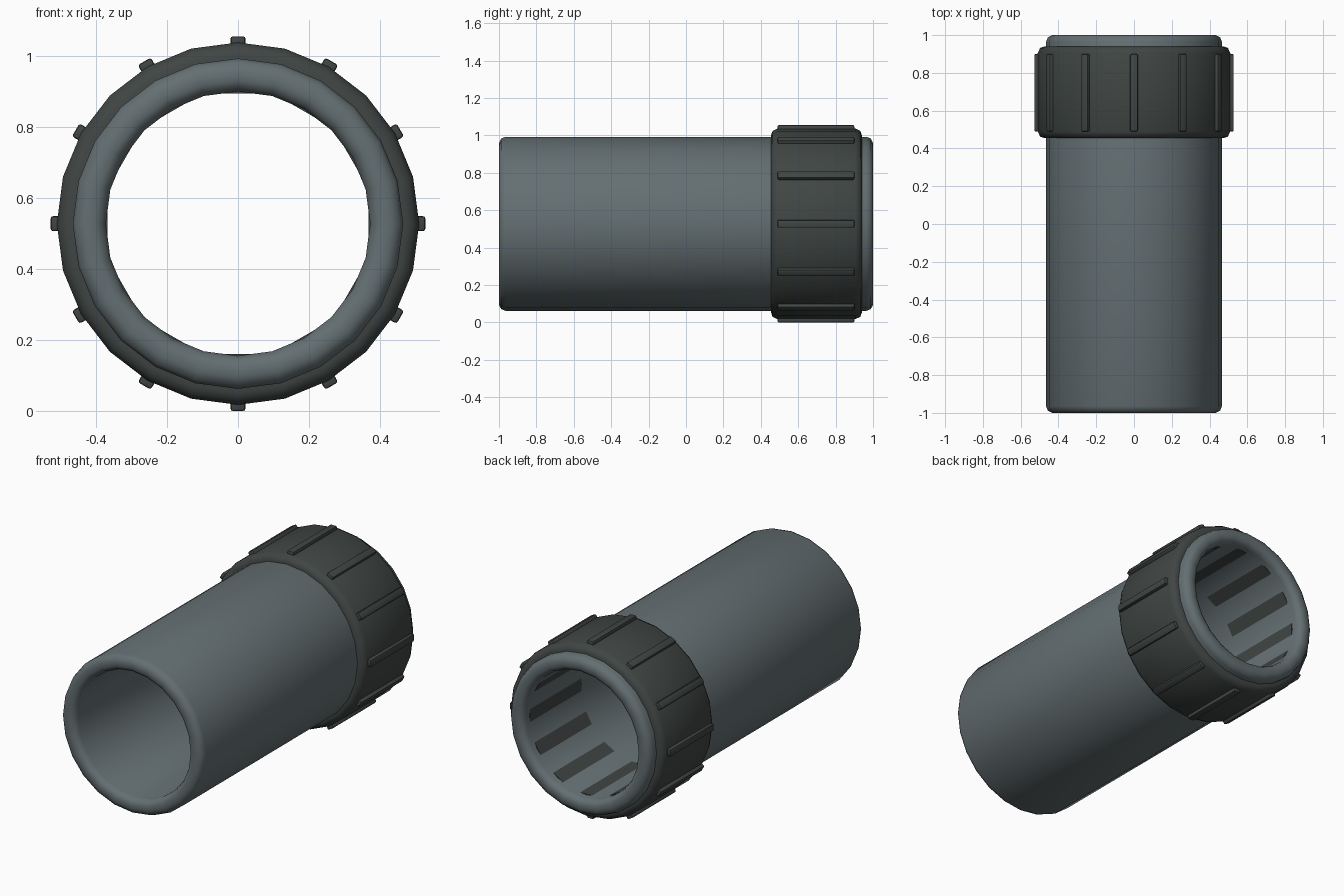
import bpy, bmesh, math
from mathutils import Matrix, Vector

cube = bpy.data.objects.get("Cube")
if cube:
    bpy.data.objects.remove(cube, do_unlink=True)

AXIS_Z = 0.5275   # height of the pipe's centre line
SIDES = 24
RIBS = 12


def material(name, colour):
    m = bpy.data.materials.new(name)
    m.use_nodes = True
    m.diffuse_color = (*colour, 1)
    bsdf = m.node_tree.nodes["Principled BSDF"]
    bsdf.inputs["Base Color"].default_value = (*colour, 1)
    bsdf.inputs["Roughness"].default_value = 0.6
    return m


def finish(name, bm, mat, angle):
    bmesh.ops.recalc_face_normals(bm, faces=bm.faces)
    mesh = bpy.data.meshes.new(name)
    bm.to_mesh(mesh)
    bm.free()
    mesh.materials.append(mat)
    obj = bpy.data.objects.new(name, mesh)
    obj.location.z = AXIS_Z
    bpy.context.collection.objects.link(obj)
    bpy.ops.object.select_all(action='DESELECT')
    obj.select_set(True)
    bpy.context.view_layer.objects.active = obj
    bpy.ops.object.shade_smooth_by_angle(angle=math.radians(angle))
    return obj


def lathe(name, profile, mat):
    """Turn a closed (radius, y) profile around the y axis."""
    bm = bmesh.new()
    rings = []
    for i in range(SIDES):
        a = math.tau * i / SIDES
        rings.append([bm.verts.new((r * math.sin(a), y, r * math.cos(a)))
                      for r, y in profile])
    n = len(profile)
    for i in range(SIDES):
        p, q = rings[i], rings[(i + 1) % SIDES]
        for j in range(n):
            k = (j + 1) % n
            bm.faces.new((p[j], p[k], q[k], q[j]))
    return finish(name, bm, mat, 50)


def radial_bars(name, size, radius, y, bevel, mat):
    """Boxes spaced evenly around the y axis."""
    bm = bmesh.new()
    for i in range(RIBS):
        turn = Matrix.Rotation(math.tau * i / RIBS, 4, 'Y')
        place = Matrix.Translation((0, y, radius))
        scale = Matrix.Diagonal(Vector((*size, 1)))
        bmesh.ops.create_cube(bm, size=1, matrix=turn @ place @ scale)
    if bevel:
        bmesh.ops.bevel(bm, geom=bm.edges[:], offset=bevel, segments=2,
                        profile=0.5, affect='EDGES')
    return finish(name, bm, mat, 40)


grey = material("pipe grey", (0.127, 0.158, 0.168))
dark = material("dark collar grey", (0.051, 0.061, 0.058))

# Hollow pipe with rounded rims at both ends
half = [(0.372, 0.965), (0.382, 0.988), (0.402, 1.0), (0.433, 1.0),
        (0.456, 0.988), (0.465, 0.965)]
pipe_profile = half + [(r, -y) for r, y in reversed(half)]
lathe("pipe", pipe_profile, grey)

# Collar nut around the back end, chamfered on both edges
lathe("collar", [(0.44, 0.455), (0.475, 0.455), (0.497, 0.463), (0.51, 0.49),
                 (0.51, 0.905), (0.497, 0.932), (0.475, 0.94), (0.44, 0.94)], dark)

# Grip ribs on the collar
radial_bars("collar_ribs", (0.042, 0.41, 0.04), 0.5075, 0.695, 0.007, dark)

# Dark strips lying on the inner wall below the ribs
radial_bars("inner_strips", (0.09, 0.48, 0.008), 0.371, 0.695, 0, dark)
